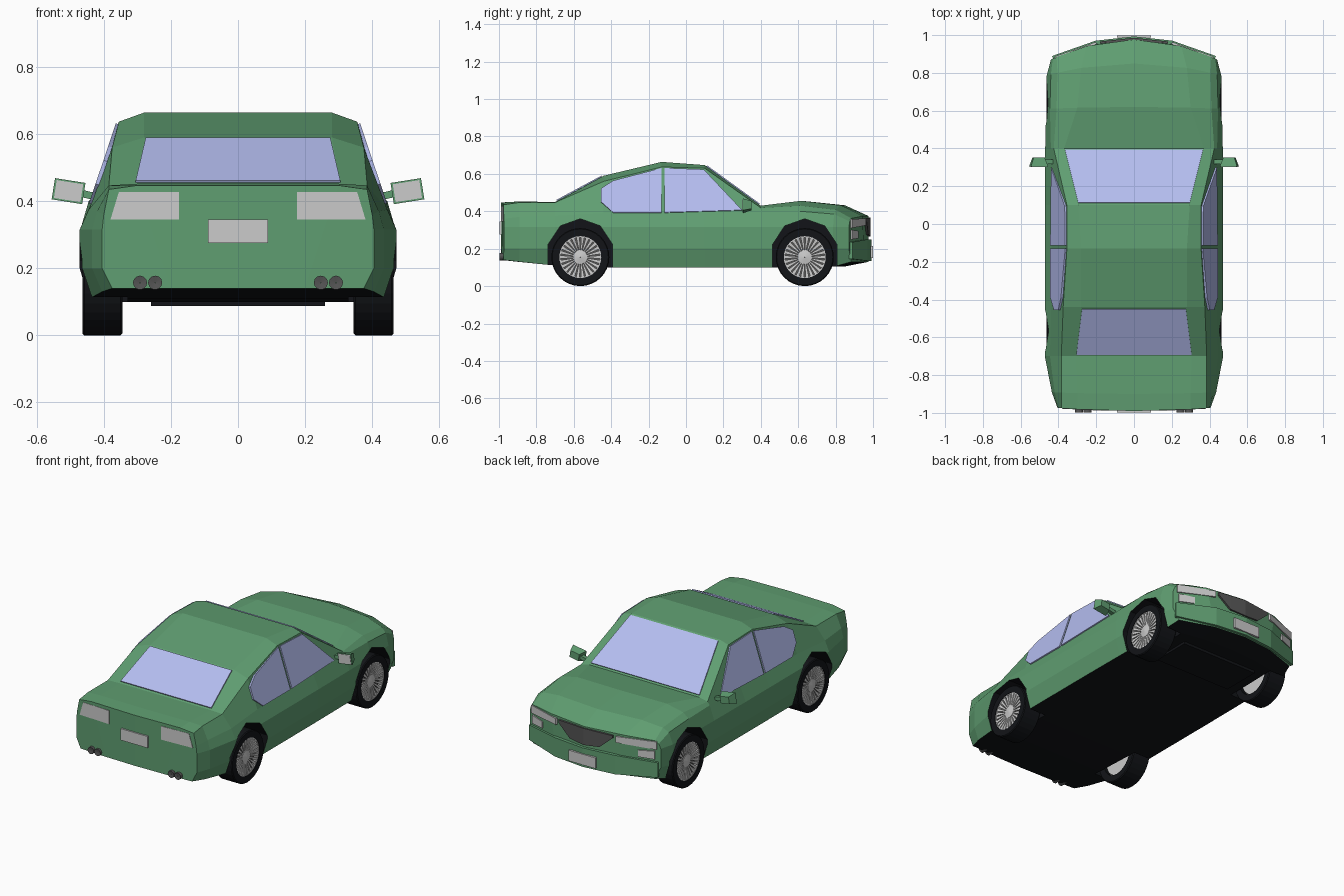
import bpy, bmesh
from math import sin, cos, pi, radians
from mathutils import Matrix, Vector

if "Cube" in bpy.data.objects:
    bpy.data.objects.remove(bpy.data.objects["Cube"])


def material(name, rgb):
    m = bpy.data.materials.new(name)
    m.diffuse_color = (*rgb, 1)
    m.use_nodes = True
    m.node_tree.nodes["Principled BSDF"].inputs["Base Color"].default_value = m.diffuse_color
    return m


GREEN = material("green_paint", (0.115, 0.34, 0.165))
BLACK = material("black_rubber", (0.006, 0.007, 0.009))
GLASS = material("glass", (0.46, 0.51, 0.87))
DARK = material("dark_grey", (0.09, 0.09, 0.09))


def build(name, verts, faces, *mats, thick=0):
    me = bpy.data.meshes.new(name)
    me.from_pydata([tuple(v) for v in verts], [], faces)
    bm = bmesh.new()
    bm.from_mesh(me)
    bmesh.ops.recalc_face_normals(bm, faces=bm.faces)
    bm.to_mesh(me)
    bm.free()
    for m in mats:
        if m:
            me.materials.append(m)
    ob = bpy.data.objects.new(name, me)
    bpy.context.collection.objects.link(ob)
    if thick:
        mod = ob.modifiers.new("thickness", "SOLIDIFY")
        mod.thickness, mod.offset = thick, 0
    return ob


def panel(name, pts, mat=None, thick=0.012):
    return build(name, pts, [list(range(len(pts)))], mat, thick=thick)


def lathe(name, profile, centre, mat=None, n=32, axis="X"):
    # closed (axial, radius) profile spun around an axis
    k, verts, faces = len(profile), [], []
    for i in range(n):
        a = 2 * pi * i / n
        for h, r in profile:
            p = (h, r * cos(a), r * sin(a)) if axis == "X" else (r * cos(a), h, r * sin(a))
            verts.append(Vector(p) + Vector(centre))
        for j in range(k):
            i2, j2 = (i + 1) % n, (j + 1) % k
            faces.append((i * k + j, i * k + j2, i2 * k + j2, i2 * k + j))
    return build(name, verts, faces, mat)


# Body: cross-sections from tail to nose
# y, bow, floor z, half width, belt x z, rail x z, roof edge x z
STATIONS = [
    (-.990, -.10, .140, .405, .400, .36, .385, .435, .30, .447),
    (-.900, -.05, .130, .435, .420, .37, .385, .447, .30, .452),
    (-.700, 0, .110, .472, .445, .375, .385, .447, .305, .450),
    (-.440, 0, .100, .472, .438, .39, .375, .560, .28, .590),
    (-.130, 0, .100, .472, .437, .39, .355, .637, .28, .664),
    (.100, 0, .100, .472, .437, .395, .355, .630, .295, .647),
    (.400, 0, .100, .470, .440, .40, .425, .418, .37, .430),
    (.620, .05, .100, .467, .445, .40, .410, .430, .30, .456),
    (.850, .30, .105, .462, .440, .385, .405, .408, .28, .432),
    (.977, .55, .130, .440, .430, .345, .410, .362, .25, .374)]
verts, faces = [], []
for y, bow, zb, w, xs, zs, xr, zr, xe, ze in STATIONS:
    half = [(0, zb), (.2, zb), (w - .03, zb), (w, .2), (w, .315), (xs, zs), (xr, zr), (xe, ze), (0, ze)]
    ring = half + [(-x, z) for x, z in half[7:0:-1]]
    verts += [(x, y - bow * x * x, z) for x, z in ring]
N = 16
bottom = []
for s in range(len(STATIONS) - 1):
    for i in range(N):
        j = (i + 1) % N
        if i in (0, 1, 14, 15):
            bottom.append(len(faces))
        faces.append((s * N + i, s * N + j, (s + 1) * N + j, (s + 1) * N + i))
for o in (0, (len(STATIONS) - 1) * N):
    for cap in ([0, 1, 7, 8], range(1, 8), [0, 8, 9, 15], range(9, 16)):
        faces.append([o + i for i in cap])
body = build("body", verts, faces, GREEN, BLACK)
for i in bottom:
    body.data.polygons[i].material_index = 1

# Wheel arches cut out of the body
AXLES = (-.565, .635)
verts, faces = [], []
for y in AXLES:
    for s in (-1, 1):
        o = len(verts)
        for x in (.33, .62):
            for i in range(10):
                a = pi / 2 + 2 * pi * i / 10
                verts.append((s * x, y + .182 * cos(a), .16 + .2 * sin(a)))
        faces += [[o + i for i in range(10)], [o + 10 + i for i in range(10)]]
        faces += [(o + i, o + (i + 1) % 10, o + 10 + (i + 1) % 10, o + 10 + i) for i in range(10)]
cutter = build("wheel_arch_cutter", verts, faces, BLACK)
cutter.hide_render = True
cutter.display_type = "WIRE"
cut = body.modifiers.new("wheel_arches", "BOOLEAN")
cut.object, cut.operation, cut.solver, cut.material_mode = cutter, "DIFFERENCE", "EXACT", "TRANSFER"
bpy.context.view_layer.objects.active = body
bpy.ops.object.modifier_apply(modifier=cut.name)
bpy.data.objects.remove(cutter)

# Windscreen and rear window
panel("windscreen", [(-.365, .39, .437), (.365, .39, .437), (.295, .11, .640), (-.295, .11, .640)], GLASS)
panel("rear_window", [(-.305, -.69, .456), (.305, -.69, .456), (.275, -.45, .585), (-.275, -.45, .585)], GLASS)


# Nose surface follows the bowed front
def nose(x, out):
    x = abs(x)
    drop = .11 * x if x < .2 else .022 + (x - .2) * .352
    return .977 - drop + out


def nose_strip(name, cols, mat=None, out=.003, thick=.012):
    v = [(x, nose(x, out), z) for x, lo, hi in cols for z in (lo, hi)]
    f = [(2 * i, 2 * i + 2, 2 * i + 3, 2 * i + 1) for i in range(len(cols) - 1)]
    return build(name, v, f, mat, thick=thick)


nose_strip("front_bumper", [(-.43, .145, .235), (-.2, .135, .25), (0, .135, .25), (.2, .135, .25), (.43, .145, .235)],
           GREEN, out=.006, thick=.02)
nose_strip("grille", [(-.18, .345, .362), (-.10, .275, .364), (0, .265, .366), (.10, .275, .364), (.18, .345, .362)], DARK)
panel("front_plate", [(-.09, .993, .15), (.09, .993, .15), (.09, .993, .215), (-.09, .993, .215)])
panel("rear_plate", [(-.09, -.992, .275), (.09, -.992, .275), (.09, -.992, .345), (-.09, -.992, .345)])

# Parts repeated on both sides
for s, side in ((-1, "left"), (1, "right")):
    def glass(name, yz):
        panel(f"{side}_{name}", [(s * (.439 - .335 * (z - .39)), y, z) for y, z in yz], GLASS)
    glass("front_window", [(.30, .405), (.095, .622), (-.115, .630), (-.115, .392)])
    glass("rear_side_window", [(-.13, .392), (-.13, .630), (-.39, .562), (-.455, .52), (-.455, .45), (-.39, .392)])

    # Lamps
    nose_strip(f"{side}_headlamp", [(s * .2, .325, .362), (s * .42, .31, .358)])
    nose_strip(f"{side}_fog_lamp", [(s * .32, .255, .295), (s * .41, .25, .30)])
    panel(f"{side}_tail_lamp", [(s * x, -.991 + .05 * x, z) for x, z in
                                ((.175, .345), (.175, .427), (.355, .427), (.38, .345))])

    # Twin exhaust pipes
    for i, x in enumerate((.247, .292)):
        lathe(f"{side}_exhaust_{i + 1}", [(-.998, .021), (-.93, .021), (-.93, .001), (-.995, .001)],
              (s * x, 0, .157), DARK, 12, "Y")

    # Door mirror: tapered housing, arm and glass
    tilt = Matrix.Translation((s * .505, .325, .43)) @ Matrix.Rotation(-s * radians(9), 4, "Y")
    quad = [(-1, -1), (1, -1), (1, 1), (-1, 1)]
    box = [(0, 1, 2, 3), (4, 5, 6, 7)] + [(i, (i + 1) % 4, 4 + (i + 1) % 4, 4 + i) for i in range(4)]
    v = [(x * .046 * k, y, z * .032 * k) for y, k in ((-.02, 1), (.026, .65)) for x, z in quad]
    build(f"{side}_mirror_housing", [tilt @ Vector(p) for p in v], box, GREEN)
    panel(f"{side}_mirror_glass", [tilt @ Vector((x * .04, -.02, z * .027)) for x, z in quad], None, .006)
    v = [(s * x, .33 + y * .012, zc + z * .011) for x, zc in ((.41, .41), (.475, .425)) for y, z in quad]
    build(f"{side}_mirror_arm", v, box, GREEN)

    # Wheels
    for y, end in zip(AXLES, ("rear", "front")):
        c = (s * .404, y, .155)
        n = f"{end}_{side}"
        lathe(n + "_tyre", [(-.058, .112), (-.059, .150), (-.054, .155), (.054, .155), (.059, .150), (.058, .112)],
              c, BLACK)
        lathe(n + "_rim_back", [(-.03, .113), (.03, .113), (.03, .001), (-.03, .001)], c, DARK)
        lathe(n + "_inner_disc", [(-s * .045, .105), (-s * .028, .105), (-s * .028, .001), (-s * .045, .001)], c)
        lathe(n + "_rim_ring", [(s * .025, .116), (s * .055, .116), (s * .055, .106), (s * .025, .106)], c)
        lathe(n + "_hub", [(s * .02, .04), (s * .046, .038), (s * .052, .001), (s * .02, .001)], c, None, 20)
        v, f = [], []
        for i in range(26):
            a = 2 * pi * i / 26
            for r, t, x in ((.034, -.003, .04), (.034, .003, .04), (.108, .009, .05), (.108, -.009, .05)):
                v.append((c[0] + s * x, y + r * cos(a) - t * sin(a), .155 + r * sin(a) + t * cos(a)))
            f.append((4 * i, 4 * i + 1, 4 * i + 2, 4 * i + 3))
        build(n + "_spokes", v, f, thick=.008)

# Underbody tray between the front wheels
v = [(x * .26, .635 + y * .12, z) for z in (.087, .13) for x, y in ((-1, -1), (1, -1), (1, 1), (-1, 1))]
build("underbody_tray", v, box, BLACK)
